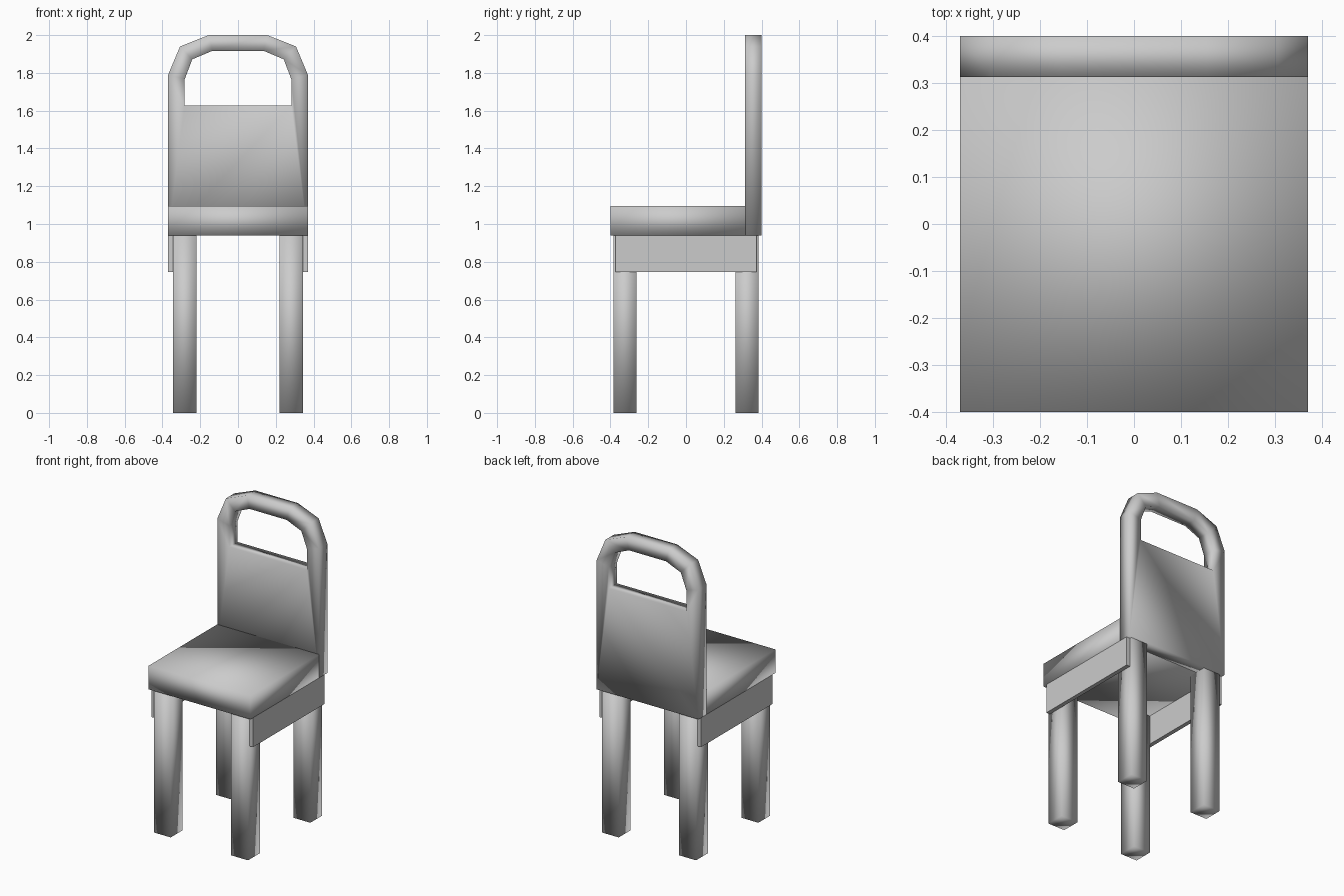
import bpy
import bmesh

if "Cube" in bpy.data.objects:
    bpy.data.objects.remove(bpy.data.objects["Cube"])


def finish(name, bm, smooth=True):
    bmesh.ops.recalc_face_normals(bm, faces=bm.faces)
    for face in bm.faces:
        face.smooth = smooth
    mesh = bpy.data.meshes.new(name)
    bm.to_mesh(mesh)
    bm.free()
    obj = bpy.data.objects.new(name, mesh)
    bpy.context.collection.objects.link(obj)
    return obj


def box(name, lo, hi, smooth=True):
    bm = bmesh.new()
    bmesh.ops.create_cube(bm, size=1)
    for v in bm.verts:
        v.co = [(a + b) / 2 + c * (b - a) for a, b, c in zip(lo, hi, v.co)]
    return finish(name, bm, smooth)


# Seat slab
box("seat", (-0.37, -0.40, 0.94), (0.37, 0.315, 1.095))

# Four square legs and the two side aprons
for side, s in (("left", -1), ("right", 1)):
    x0, x1 = sorted((s * 0.22, s * 0.343))
    box(f"front_leg_{side}", (x0, -0.385, 0), (x1, -0.262, 0.94))
    box(f"back_leg_{side}", (x0, 0.262, 0), (x1, 0.385, 0.94))
    x0, x1 = sorted((s * 0.343, s * 0.37))
    box(f"side_apron_{side}", (x0, -0.372, 0.747), (x1, 0.372, 0.94), smooth=False)

# Backrest: ring of quads around the handle opening, solid panel at the bottom
outer = [(0.37, 0.94), (0.37, 1.79), (0.307, 1.94), (0.155, 2.0)]
inner = [(0.282, 1.627), (0.282, 1.767), (0.242, 1.872), (0.135, 1.917)]
outer += [(-x, z) for x, z in reversed(outer)]
inner += [(-x, z) for x, z in reversed(inner)]
bm = bmesh.new()
ov = [bm.verts.new((x, 0.313, z)) for x, z in outer]
iv = [bm.verts.new((x, 0.313, z)) for x, z in inner]
for i in range(len(ov)):
    j = (i + 1) % len(ov)
    bm.faces.new((ov[i], ov[j], iv[j], iv[i]))
result = bmesh.ops.extrude_face_region(bm, geom=bm.faces[:], use_keep_orig=True)
for v in result["geom"]:
    if isinstance(v, bmesh.types.BMVert):
        v.co.y = 0.40
finish("backrest", bm)
